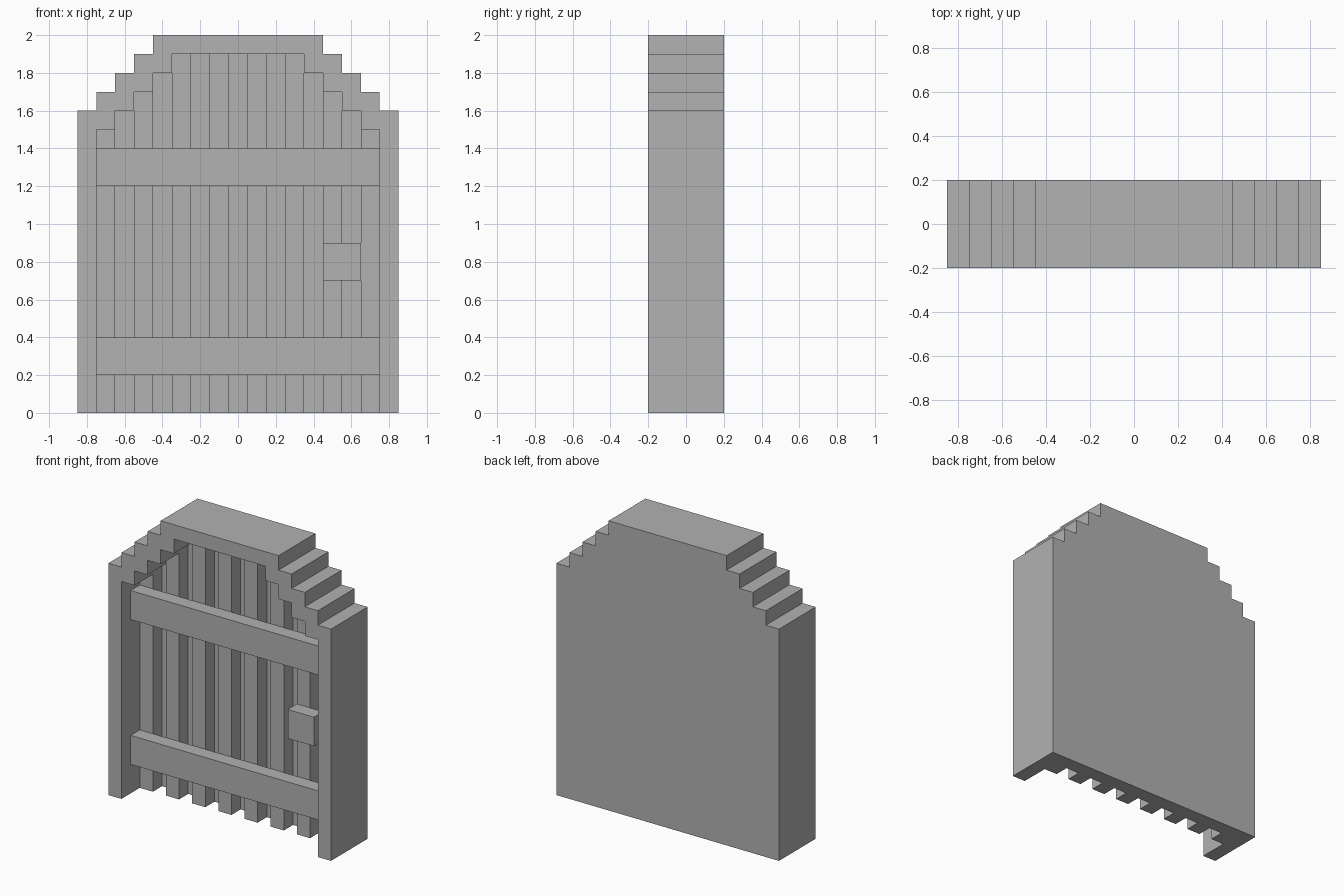
import bpy
import bmesh

cube = bpy.data.objects.get("Cube")
if cube:
    bpy.data.objects.remove(cube, do_unlink=True)

STEP = 0.1   # size of one block

grey = bpy.data.materials.new("plain grey")
grey.use_nodes = True
COLOUR = (0.445, 0.445, 0.445, 1)
grey.diffuse_color = COLOUR
grey.node_tree.nodes["Principled BSDF"].inputs["Base Color"].default_value = COLOUR


def add_object(name, bm):
    bmesh.ops.recalc_face_normals(bm, faces=bm.faces)
    mesh = bpy.data.meshes.new(name)
    bm.to_mesh(mesh)
    bm.free()
    mesh.materials.append(grey)
    obj = bpy.data.objects.new(name, mesh)
    bpy.context.collection.objects.link(obj)
    return obj


def box(name, x, y, z):
    """Box from (min, max) pairs on each axis."""
    bm = bmesh.new()
    bmesh.ops.create_cube(bm, size=1)
    for v in bm.verts:
        v.co = [a + (b - a) * (c + 0.5) for (a, b), c in zip((x, y, z), v.co)]
    return add_object(name, bm)


def stepped_arch(name, half_top, top, bottom, y):
    """Stepped arch outline, extruded along y."""
    half = [(half_top, top)]
    for i in range(4):
        w, h = half_top + i * STEP, top - (i + 1) * STEP
        half += [(w, h), (w + STEP, h)]
    half.append((half_top + 4 * STEP, bottom))
    outline = half + [(-px, pz) for px, pz in reversed(half)]
    bm = bmesh.new()
    face = bm.faces.new([bm.verts.new((px, y[0], pz)) for px, pz in outline])
    new = bmesh.ops.extrude_face_region(bm, geom=[face])["geom"]
    moved = [g for g in new if isinstance(g, bmesh.types.BMVert)]
    bmesh.ops.translate(bm, verts=moved, vec=(0, y[1] - y[0], 0))
    return add_object(name, bm)


# Stepped frame with a solid back, recessed from the front
frame = stepped_arch("door_frame", 0.45, 2.0, 0.0, (-0.2, 0.2))
recess = stepped_arch("recess_cutter", 0.35, 1.9, -0.1, (-0.3, 0.1))
recess.hide_render = True
cut = frame.modifiers.new("recess", 'BOOLEAN')
cut.operation = 'DIFFERENCE'
cut.solver = 'EXACT'
cut.object = recess
bpy.context.view_layer.objects.active = frame
bpy.ops.object.modifier_apply(modifier=cut.name)
bpy.data.objects.remove(recess, do_unlink=True)

# Upright slats, each reaching the arch above it
for i in range(8):
    centre = -0.7 + 2 * STEP * i
    top = min(1.9, 2.2 - abs(centre))
    box(f"slat_{i + 1}", (centre - STEP / 2, centre + STEP / 2), (0, STEP), (0, top))

# Cross bars and latch
for name, z in (("lower_bar", 0.2), ("upper_bar", 1.2)):
    box(name, (-0.75, 0.75), (-STEP, 0), (z, z + 2 * STEP))
box("latch", (0.45, 0.65), (-STEP, 0), (0.7, 0.9))
